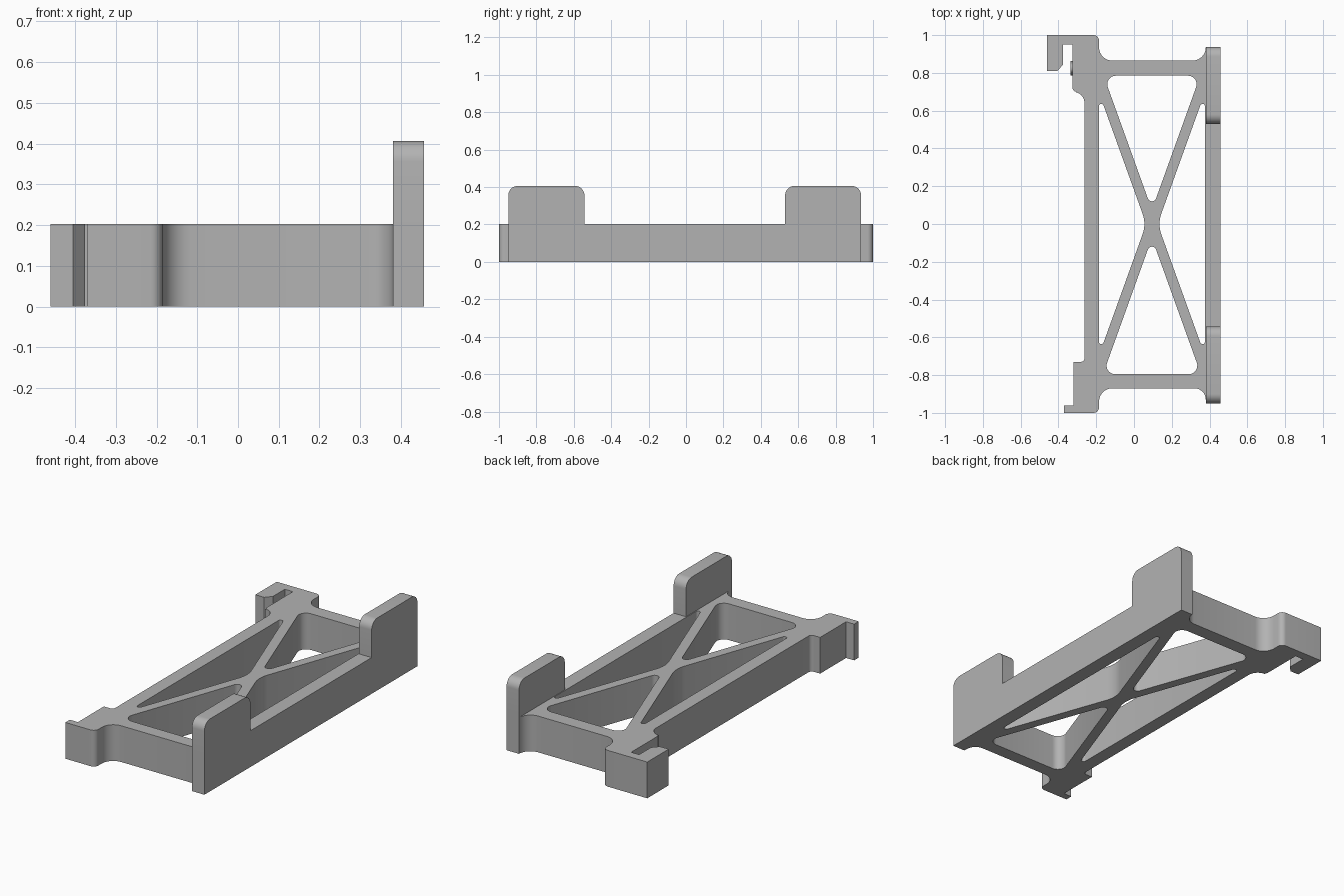
import bpy, bmesh, math
from mathutils import Vector, Matrix

cube = bpy.data.objects.get("Cube")
if cube:
    bpy.data.objects.remove(cube, do_unlink=True)

HEIGHT = 0.203
RAIL_IN, RAIL_OUT = 0.38, 0.457

grey = bpy.data.materials.new("plain grey")
grey.use_nodes = True
grey.diffuse_color = (0.45, 0.45, 0.45, 1)
grey.node_tree.nodes["Principled BSDF"].inputs["Base Color"].default_value = grey.diffuse_color


def fillet(corners, steps=8):
    """Turn (x, y, radius) corners into a closed outline with round arcs."""
    points = []
    for i, (x, y, r) in enumerate(corners):
        p = Vector((x, y))
        if r == 0:
            points.append(p)
            continue
        a = (Vector(corners[i - 1][:2]) - p).normalized()
        b = (Vector(corners[(i + 1) % len(corners)][:2]) - p).normalized()
        half = a.angle(b) / 2
        centre = p + (a + b).normalized() * r / math.sin(half)
        start = p + a * r / math.tan(half) - centre
        end = p + b * r / math.tan(half) - centre
        sweep = math.atan2(start.x * end.y - start.y * end.x, start.dot(end))
        for k in range(steps + 1):
            points.append(centre + Matrix.Rotation(sweep * k / steps, 2) @ start)
    return points


def extrude(name, outlines, depth, matrix):
    """Solid plate from outlines (the first is outer, the rest are holes)."""
    curve = bpy.data.curves.new(name, "CURVE")
    curve.dimensions = "2D"
    curve.fill_mode = "BOTH"
    curve.extrude = depth / 2
    for outline in outlines:
        spline = curve.splines.new("POLY")
        spline.points.add(len(outline) - 1)
        for point, p in zip(spline.points, outline):
            point.co = (p.x, p.y, 0, 1)
        spline.use_cyclic_u = True
    temp = bpy.data.objects.new(name + "_curve", curve)
    mesh = bpy.data.meshes.new_from_object(temp)
    bpy.data.objects.remove(temp)
    bpy.data.curves.remove(curve)
    bm = bmesh.new()
    bm.from_mesh(mesh)
    bmesh.ops.remove_doubles(bm, verts=bm.verts, dist=1e-5)
    bm.transform(matrix)
    bmesh.ops.recalc_face_normals(bm, faces=bm.faces)
    bm.to_mesh(mesh)
    bm.free()
    mesh.name = name
    mesh.materials.clear()
    mesh.materials.append(grey)
    obj = bpy.data.objects.new(name, mesh)
    bpy.context.collection.objects.link(obj)
    return obj


def smooth(obj):
    bpy.ops.object.select_all(action="DESELECT")
    obj.select_set(True)
    bpy.context.view_layer.objects.active = obj
    bpy.ops.object.shade_smooth_by_angle(angle=math.radians(30))


# Outer outline: hook, back bar, rail, front bar, foot, left rail
outer = [
    (-0.46, 1, 0), (-0.185, 1, 0.03), (-0.185, 0.865, 0.07),
    (RAIL_IN, 0.865, 0.07), (RAIL_IN, 0.936, 0), (RAIL_OUT, 0.936, 0),
    (RAIL_OUT, -0.95, 0), (RAIL_IN, -0.95, 0), (RAIL_IN, -0.87, 0.06),
    (-0.185, -0.87, 0.07), (-0.185, -1, 0.03), (-0.37, -1, 0),
    (-0.37, -0.96, 0), (-0.32, -0.96, 0), (-0.32, -0.73, 0),
    (-0.262, -0.73, 0.02), (-0.262, 0.7, 0.06), (-0.325, 0.7, 0.02),
    (-0.325, 0.95, 0), (-0.375, 0.95, 0), (-0.375, 0.845, 0), (-0.405, 0.81, 0),
    (-0.46, 0.81, 0),
]

# Triangular openings between the crossed braces
MID, SLOPE = 0.095, 0.36
openings = []
for end in (0.785, -0.795):
    tip = math.copysign(0.075, end)
    half = SLOPE * abs(end - tip)
    openings.append([(MID, tip, 0.023), (MID - half, end, 0.045), (MID + half, end, 0.045)])
for side in (-1, 1):
    base, tip = MID + side * 0.281, MID + side * 0.03
    reach = abs(base - tip) / SLOPE
    openings.append([(tip, 0, 0.16), (base, reach, 0.013), (base, -reach, 0.013)])

frame = extrude("frame", [fillet(c) for c in [outer] + openings], HEIGHT,
                Matrix.Translation((0, 0, HEIGHT / 2)))

# Maps a profile drawn in y, z so that its thickness runs along x
SIDEWAYS = Matrix(((0, 0, 1, 0), (1, 0, 0, 0), (0, 1, 0, 0), (0, 0, 0, 1)))


def diamond(name, x, y, depth):
    r = 0.039
    shape = [Vector((y + dy * r, HEIGHT / 2 + dz * r))
             for dy, dz in ((1, 0), (0, 1), (-1, 0), (0, -1))]
    return extrude(name, [shape], depth, Matrix.Translation((x, 0, 0)) @ SIDEWAYS)


# Diamond socket in the front block and matching nub inside the hook
cutter = diamond("socket_cutter", -0.32, -0.81, 0.12)
cutter.hide_render = True
cutter.hide_viewport = True
socket = frame.modifiers.new("socket", "BOOLEAN")
socket.operation = "DIFFERENCE"
socket.solver = "EXACT"
socket.object = cutter
diamond("hook_nub", -0.325, 0.825, 0.022)
smooth(frame)

# Upright tabs on the right-hand rail
for name, y0, y1 in (("back_tab", 0.53, 0.936), ("front_tab", -0.95, -0.543)):
    profile = [(y0, HEIGHT, 0), (y1, HEIGHT, 0), (y1, 0.406, 0.05), (y0, 0.406, 0.05)]
    tab = extrude(name, [fillet(profile)], RAIL_OUT - RAIL_IN,
                  Matrix.Translation(((RAIL_IN + RAIL_OUT) / 2, 0, 0)) @ SIDEWAYS)
    smooth(tab)
